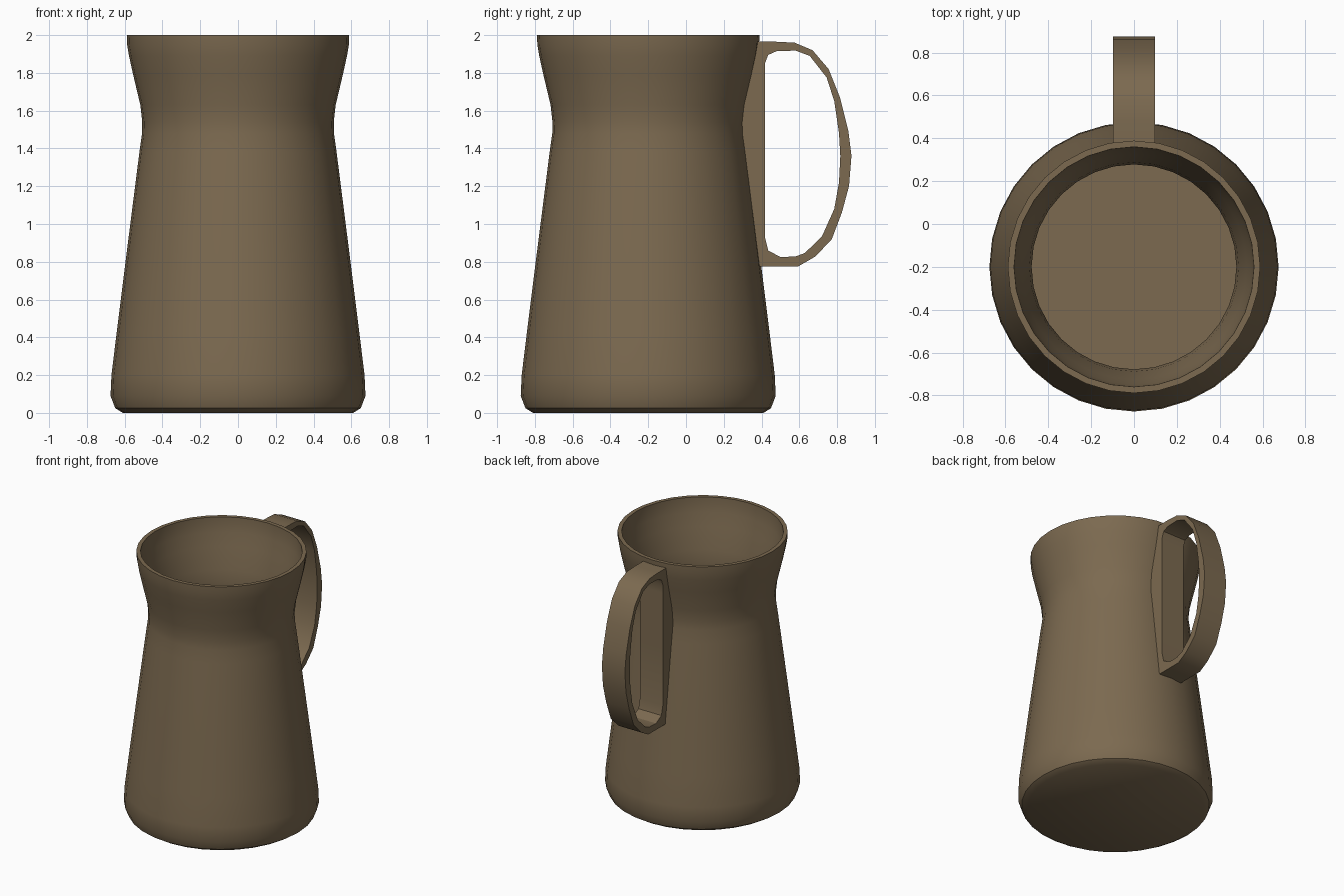
import bpy, bmesh, math

if "Cube" in bpy.data.objects:
    bpy.data.objects.remove(bpy.data.objects["Cube"])

SIDES = 32
CENTRE_Y = -0.2

clay = bpy.data.materials.new("brown clay")
clay.diffuse_color = (0.2, 0.143, 0.08, 1)
clay.use_nodes = True
clay.node_tree.nodes["Principled BSDF"].inputs["Base Color"].default_value = clay.diffuse_color

# Outer wall from foot to rim, then inner wall down to the floor (radius, height)
outer = [(0.61, 0), (0.65, 0.025), (0.675, 0.09), (0.67, 0.2), (0.643, 0.42),
         (0.593, 0.82), (0.522, 1.38), (0.508, 1.48), (0.507, 1.54), (0.517, 1.63),
         (0.555, 1.79), (0.577, 1.89), (0.587, 1.95), (0.589, 2.0)]
inner = [(r - 0.029, z) for r, z in reversed(outer[2:])]
inner += [(0.61, 0.05)]


def outer_radius(z):
    for (r0, z0), (r1, z1) in zip(outer, outer[1:]):
        if z0 <= z <= z1:
            return r0 + (r1 - r0) * (z - z0) / (z1 - z0)


def finish(name, bm, angle):
    bmesh.ops.recalc_face_normals(bm, faces=bm.faces)
    mesh = bpy.data.meshes.new(name)
    bm.to_mesh(mesh)
    bm.free()
    mesh.materials.append(clay)
    ob = bpy.data.objects.new(name, mesh)
    bpy.context.collection.objects.link(ob)
    bpy.ops.object.select_all(action='DESELECT')
    ob.select_set(True)
    bpy.context.view_layer.objects.active = ob
    bpy.ops.object.shade_smooth_by_angle(angle=math.radians(angle))
    return ob


# Hollow turned body
bm = bmesh.new()
rings = []
for r, z in outer + inner:
    rings.append([bm.verts.new((r * math.cos(2 * math.pi * i / SIDES),
                                CENTRE_Y + r * math.sin(2 * math.pi * i / SIDES), z))
                  for i in range(SIDES)])
for a, b in zip(rings, rings[1:]):
    for i in range(SIDES):
        j = (i + 1) % SIDES
        bm.faces.new((a[i], a[j], b[j], b[i]))
bm.faces.new(rings[0])
bm.faces.new(rings[-1])
finish("jug_body", bm, 35)

# Handle: paired outer and hole outlines in the y-z plane
grip_out = [(0.475, 1.965), (0.575, 1.96), (0.67, 1.92), (0.755, 1.82), (0.815, 1.67),
            (0.86, 1.49), (0.876, 1.36), (0.863, 1.2), (0.825, 1.06), (0.77, 0.915),
            (0.68, 0.825), (0.595, 0.776), (0.49, 0.775)]
grip_in = [(0.48, 1.915), (0.58, 1.918), (0.655, 1.89), (0.745, 1.775), (0.785, 1.65),
           (0.81, 1.48), (0.817, 1.36), (0.81, 1.22), (0.785, 1.08), (0.72, 0.935),
           (0.63, 0.847), (0.58, 0.828), (0.50, 0.825)]
# Back plate hugging the body, sunk slightly into the wall
for z, hole_z in ((0.775, 0.86), (0.95, 0.93), (1.38, 1.38), (1.48, 1.48), (1.54, 1.54),
                  (1.63, 1.63), (1.79, 1.79), (1.89, 1.85), (1.965, 1.895)):
    grip_out.append((outer_radius(z) + CENTRE_Y - 0.018, z))
    grip_in.append((0.435 if z in (0.775, 1.965) else 0.418, hole_z))

bm = bmesh.new()
loops = [[bm.verts.new((x, y, z)) for y, z in outline]
         for x in (-0.097, 0.097) for outline in (grip_out, grip_in)]
lo, li, ro, ri = loops
n = len(grip_out)
for a, b in ((lo, li), (li, ri), (ri, ro), (ro, lo)):
    for i in range(n):
        j = (i + 1) % n
        bm.faces.new((a[i], a[j], b[j], b[i]))
finish("handle", bm, 30)
